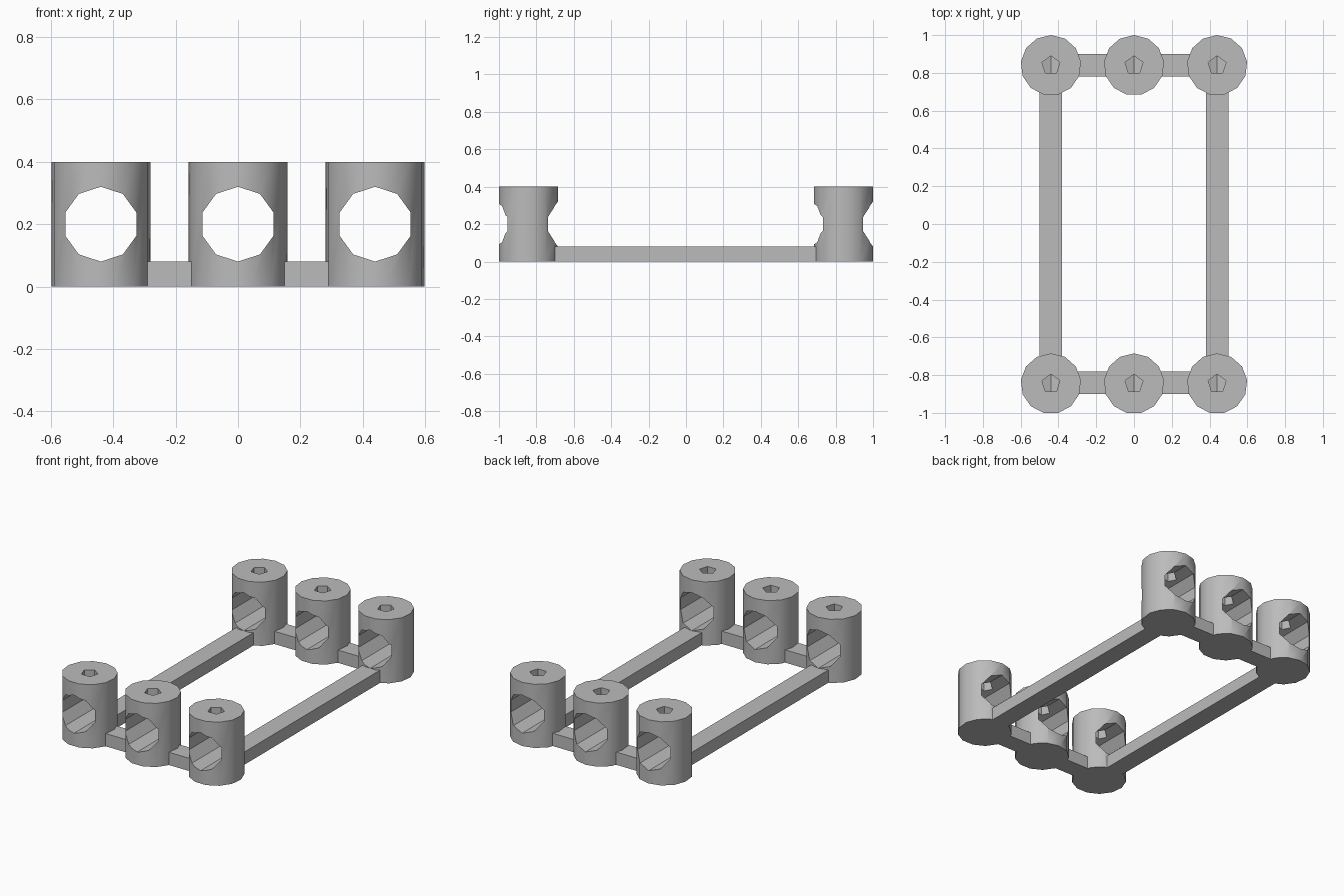
import bpy
import math

if "Cube" in bpy.data.objects:
    bpy.data.objects.remove(bpy.data.objects["Cube"], do_unlink=True)

# Single grey material
grey = bpy.data.materials.new("plain grey")
grey.use_nodes = True
colour = (0.5, 0.5, 0.5, 1)
grey.diffuse_color = colour
grey.node_tree.nodes["Principled BSDF"].inputs["Base Color"].default_value = colour

HEIGHT, BAR_H, BAR_W = 0.4, 0.08, 0.12
POST_R, COLUMN_X, ROW_Y = 0.16, 0.44, 0.84


def cylinder(name, sides, radius, depth, z, tilt=0):
    bpy.ops.mesh.primitive_cylinder_add(vertices=sides, radius=radius, depth=depth,
                                        location=(0, 0, z), rotation=(tilt, 0, 0))
    obj = bpy.context.object
    obj.name = name
    bpy.ops.object.transform_apply(location=True, rotation=True)
    return obj


def bar(name, x, y, width, length):
    bpy.ops.mesh.primitive_cube_add(size=1, location=(x, y, BAR_H / 2))
    obj = bpy.context.object
    obj.name = name
    obj.scale = (width, length, BAR_H)
    bpy.ops.object.transform_apply(location=False, rotation=False)
    obj.data.materials.append(grey)


# Master post: wide cross hole and a narrow screw hole from the top
cross = cylinder("cross_hole_cutter", 10, 0.12, 1, HEIGHT / 2, math.pi / 2)
screw = cylinder("screw_hole_cutter", 5, 0.05, 0.4, HEIGHT)
post = cylinder("post", 13, POST_R, HEIGHT, HEIGHT / 2)
post.data.materials.append(grey)
for cutter in (cross, screw):
    mod = post.modifiers.new("cut", "BOOLEAN")
    mod.operation = "DIFFERENCE"
    mod.solver = "EXACT"
    mod.object = cutter
    bpy.ops.object.modifier_apply(modifier=mod.name)
for cutter in (cross, screw):
    bpy.data.objects.remove(cutter, do_unlink=True)
for poly in post.data.polygons:
    poly.material_index = 0
bpy.ops.object.shade_smooth_by_angle(angle=math.radians(30))

# Two rows of three posts, joined by short links
for row, y, post_y in (("front", -ROW_Y, -0.845), ("back", ROW_Y, ROW_Y)):
    for side, x in (("right", -COLUMN_X), ("middle", 0), ("left", COLUMN_X)):
        copy = post.copy()
        copy.name = f"{row}_{side}_post"
        copy.location = (x, post_y, 0)
        bpy.context.collection.objects.link(copy)
    for side, s in (("right", -1), ("left", 1)):
        bar(f"{row}_{side}_link", s * COLUMN_X / 2, y, 0.18, BAR_W)
bpy.data.objects.remove(post, do_unlink=True)

# Long side rails
for side, s in (("right", -1), ("left", 1)):
    bar(f"{side}_rail", s * COLUMN_X, 0, BAR_W, 1.44)
